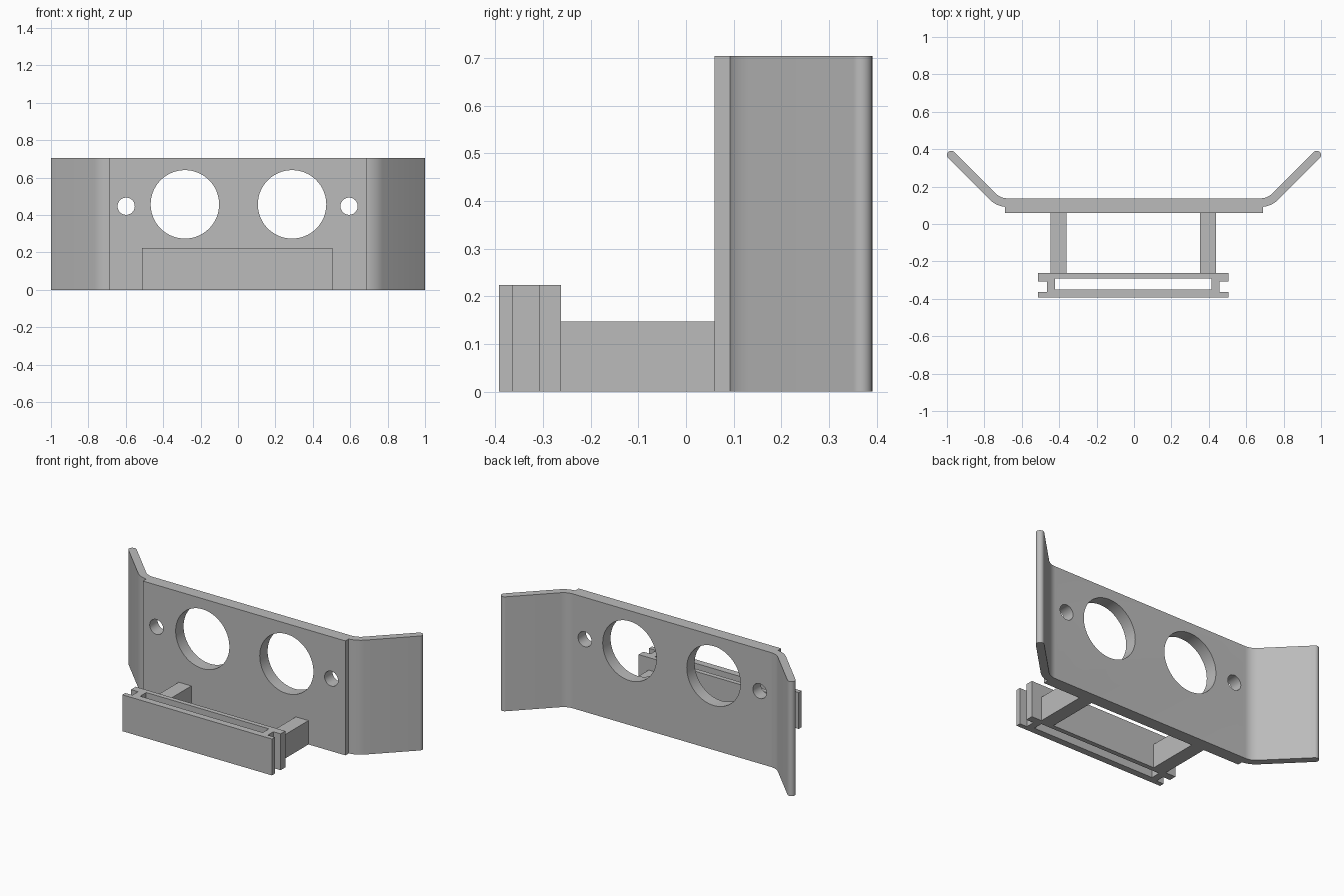
import bpy, bmesh
from math import radians, cos, sin, pi
from mathutils import Matrix

cube = bpy.data.objects.get("Cube")
if cube:
    bpy.data.objects.remove(cube)

grey = bpy.data.materials.new("plain_grey")
grey.use_nodes = True
grey.diffuse_color = (0.5, 0.5, 0.5, 1)
grey.node_tree.nodes["Principled BSDF"].inputs["Base Color"].default_value = (0.5, 0.5, 0.5, 1)


def finish(name, bm):
    bmesh.ops.recalc_face_normals(bm, faces=bm.faces)
    mesh = bpy.data.meshes.new(name)
    bm.to_mesh(mesh)
    bm.free()
    mesh.materials.append(grey)
    obj = bpy.data.objects.new(name, mesh)
    bpy.context.collection.objects.link(obj)
    return obj


def extrude(name, outline, z0, z1):
    """Raise a plan outline from z0 to z1."""
    bm = bmesh.new()
    face = bm.faces.new([bm.verts.new((x, y, z0)) for x, y in outline])
    top = bmesh.ops.extrude_face_region(bm, geom=[face])
    verts = [v for v in top["geom"] if isinstance(v, bmesh.types.BMVert)]
    bmesh.ops.translate(bm, verts=verts, vec=(0, 0, z1 - z0))
    return finish(name, bm)


def box(name, x0, x1, y0, y1, z0, z1):
    return extrude(name, [(x0, y0), (x1, y0), (x1, y1), (x0, y1)], z0, z1)


def drill(name, x, z, radius):
    """Cylinder along y used as a hole cutter."""
    bm = bmesh.new()
    turn = Matrix.Translation((x, 0.1, z)) @ Matrix.Rotation(pi / 2, 4, "X")
    bmesh.ops.create_cone(bm, cap_ends=True, segments=64, radius1=radius,
                          radius2=radius, depth=0.4, matrix=turn)
    return finish(name, bm)


def select(obj):
    bpy.ops.object.select_all(action="DESELECT")
    obj.select_set(True)
    bpy.context.view_layer.objects.active = obj


def cut(obj, cutter):
    select(obj)
    mod = obj.modifiers.new("cut", "BOOLEAN")
    mod.operation = "DIFFERENCE"
    mod.solver = "EXACT"
    mod.object = cutter
    bpy.ops.object.modifier_apply(modifier=mod.name)
    bpy.data.objects.remove(cutter)


def arc(cx, cy, r, a0, a1, steps):
    angles = [radians(a0 + (a1 - a0) * i / steps) for i in range(steps + 1)]
    return [(cx + r * cos(a), cy + r * sin(a)) for a in angles]


# Main plate: thick centre panel with bent, round-ended wings
FRONT, BACK, WING_FRONT = 0.06, 0.137, 0.091
INNER = 0.093
OUTER = INNER + BACK - WING_FRONT
bend_x, bend_y = 0.675, BACK + INNER
half = [(0.69, FRONT)]
half += [p for p in arc(bend_x, bend_y, OUTER, -90, -45, 12) if p[0] > 0.69]
half.insert(1, (0.69, WING_FRONT + 0.001))
half += arc(0.977, 0.368, 0.023, -45, 135, 12)
half += arc(bend_x, bend_y, INNER, -45, -90, 10)
outline = half + [(-x, y) for x, y in reversed(half)]
plate = extrude("main_plate", outline, 0, 0.705)

# Two large openings and two screw holes
for x, z, r in [(-0.284, 0.457, 0.183), (0.289, 0.457, 0.183),
                (-0.598, 0.447, 0.046), (0.594, 0.447, 0.046)]:
    cut(plate, drill("hole_cutter", x, z, r))
select(plate)
bpy.ops.object.shade_smooth_by_angle(angle=radians(30))

# Front holder: flanged block with grooved ends and a through slot
SHIFT = -0.004
side = [(0.51, -0.392), (0.51, -0.363), (0.461, -0.363),
        (0.461, -0.308), (0.51, -0.308), (0.51, -0.262)]
side += [(-x, y) for x, y in reversed(side)]
holder = extrude("front_holder", [(x + SHIFT, y) for x, y in side], 0, 0.224)
cut(holder, box("slot_cutter", -0.418 + SHIFT, 0.418 + SHIFT, -0.35, -0.291, -0.1, 0.4))

# Arms joining the holder to the plate
for name, s in (("left_arm", 1), ("right_arm", -1)):
    x = 0.399 * s + SHIFT
    box(name, x - 0.043, x + 0.043, -0.262, FRONT, 0, 0.147)
